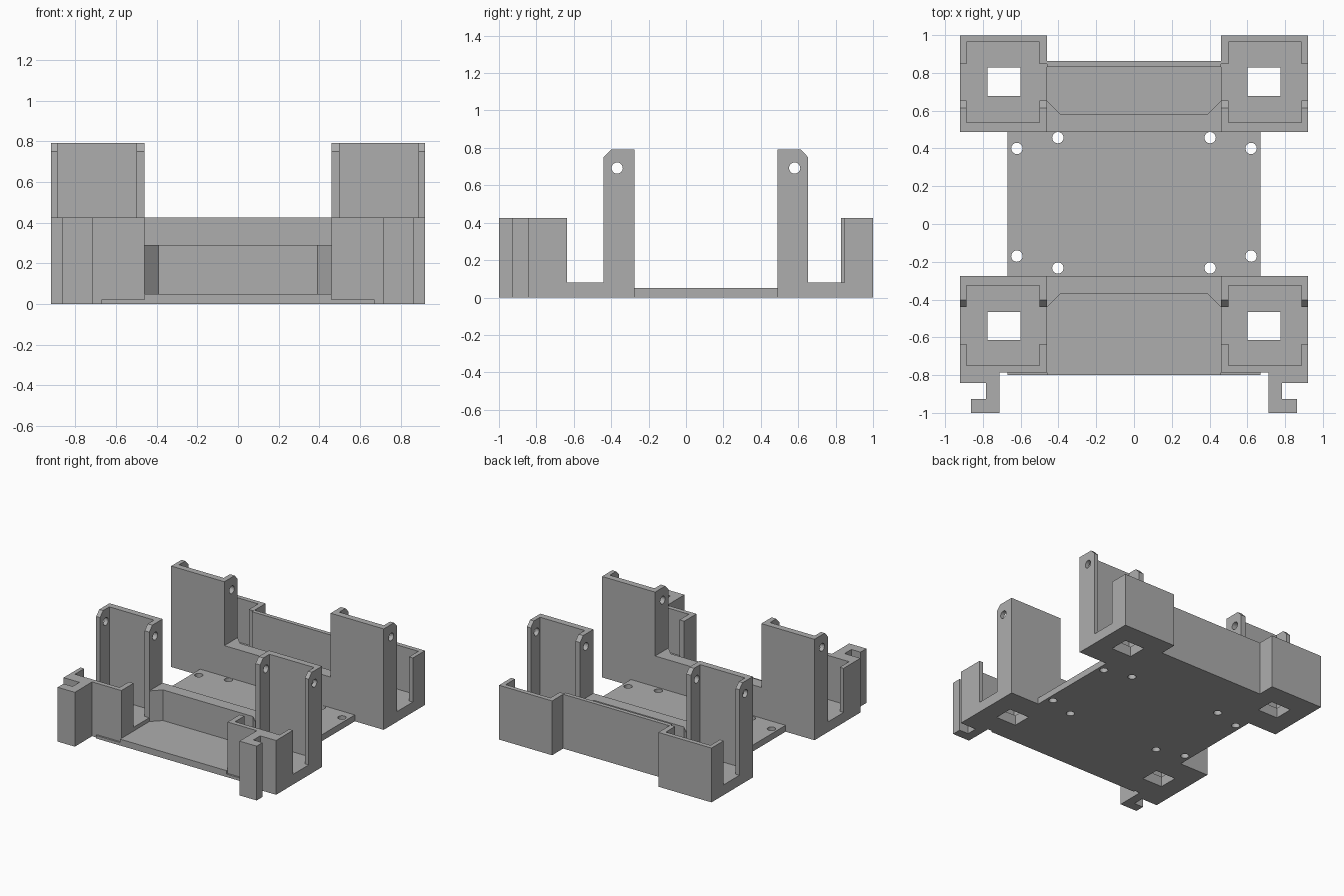
import bpy, bmesh, math
from mathutils import Vector

cube = bpy.data.objects.get("Cube")
if cube:
    bpy.data.objects.remove(cube, do_unlink=True)

grey = bpy.data.materials.new("plain_grey")
grey.use_nodes = True
colour = (0.42, 0.42, 0.42, 1)
grey.diffuse_color = colour
grey.node_tree.nodes["Principled BSDF"].inputs["Base Color"].default_value = colour


def prism(name, outline, lo, hi, axis="z"):
    """Extrude a flat outline: (x, y) along z, or (y, z) along x."""
    bm = bmesh.new()
    place = (lambda p: (lo, p[0], p[1])) if axis == "x" else (lambda p: (p[0], p[1], lo))
    face = bm.faces.new([bm.verts.new(place(p)) for p in outline])
    ext = bmesh.ops.extrude_face_region(bm, geom=[face])
    shift = Vector((hi - lo, 0, 0)) if axis == "x" else Vector((0, 0, hi - lo))
    bmesh.ops.translate(bm, vec=shift, verts=[g for g in ext["geom"] if isinstance(g, bmesh.types.BMVert)])
    bmesh.ops.recalc_face_normals(bm, faces=bm.faces[:])
    mesh = bpy.data.meshes.new(name)
    bm.to_mesh(mesh)
    bm.free()
    mesh.materials.append(grey)
    obj = bpy.data.objects.new(name, mesh)
    bpy.context.collection.objects.link(obj)
    return obj


def box(name, x, y, z):
    return prism(name, [(x[0], y[0]), (x[1], y[0]), (x[1], y[1]), (x[0], y[1])], *z)


def circle(u, v, r=0.03, n=24):
    return [(u + r * math.cos(math.tau * i / n), v + r * math.sin(math.tau * i / n)) for i in range(n)]


def cut(obj, cutter):
    """Subtract the cutter from the object and discard it."""
    cutter.hide_render = True
    mod = obj.modifiers.new("hole", "BOOLEAN")
    mod.operation, mod.solver, mod.object = "DIFFERENCE", "EXACT", cutter
    bpy.context.view_layer.update()
    mesh = bpy.data.meshes.new_from_object(obj.evaluated_get(bpy.context.evaluated_depsgraph_get()))
    obj.modifiers.remove(mod)
    obj.data = mesh
    bpy.data.objects.remove(cutter, do_unlink=True)


IN, OUT, EDGE = 0.46, 0.92, 0.67     # holder sides and base plate edge
FRONT, BACK = -0.275, 0.488          # inner faces of the holders
FLOOR, LOW, TALL = 0.08, 0.425, 0.79

# Cross-shaped base plate with screw holes
half = [(IN, -0.8), (IN, FRONT), (EDGE, FRONT), (EDGE, BACK), (IN, BACK), (IN, 0.83)]
base = prism("base_plate", half + [(-x, y) for x, y in reversed(half)], 0, 0.05)
for side in (-1, 1):
    for x, y in ((0.62, 0.4), (0.403, 0.457), (0.62, -0.17), (0.403, -0.233)):
        cut(base, prism("screw_hole", circle(side * x, y), -0.1, 0.2))

# Rear wall between the back holders
box("rear_wall", (-IN, IN), (0.83, 0.862), (0, LOW))

for end, start, way in (("front", FRONT, -1), ("back", BACK, 1)):
    def at(d):
        return start + way * d

    # Low cross block with angled ends, forming one side of the bay
    prism(end + "_cross_block", [(-IN, at(0)), (IN, at(0)), (IN, at(0.165)), (0.39, at(0.095)),
                                 (-0.39, at(0.095)), (-IN, at(0.165))], 0.05, 0.29)

    for side, word in ((-1, "right"), (1, "left")):
        tag = end + "_" + word + "_"
        xs = (side * IN, side * OUT)

        # Holder floor with a square opening
        floor = box(tag + "holder_floor", xs, (at(0), at(0.511)), (0, FLOOR))
        cut(floor, box("opening", (side * 0.6, side * 0.775), (at(0.19), at(0.34)), (-0.1, 0.2)))

        # Tall inner wall and low outer wall
        box(tag + "tall_wall", xs, (at(0), at(0.05)), (FLOOR, TALL))
        box(tag + "low_wall", xs, (at(0.475), at(0.511)), (FLOOR, LOW))

        # Side arms: tall ones with clipped corners and a pin hole, low ones square
        for arm, a, b in (("inner", IN, 0.5), ("outer", 0.887, OUT)):
            post = prism(tag + arm + "_post", [(at(0.05), FLOOR), (at(0.165), FLOOR), (at(0.165), 0.75),
                                               (at(0.127), TALL), (at(0.05), TALL)],
                         side * a, side * b, "x")
            cut(post, prism("pin_hole", circle(at(0.093), 0.692), side * (a - 0.05), side * (b + 0.05), "x"))
            box(tag + arm + "_low_arm", (side * a, side * b), (at(0.36), at(0.475)), (FLOOR, LOW))

# Front hooks and the thin lips beside them
for side, word in ((-1, "right"), (1, "left")):
    hook = [(0.92, -0.786), (0.92, -0.843), (0.783, -0.843), (0.783, -0.927),
            (0.862, -0.927), (0.862, -1), (0.713, -1), (0.713, -0.786)]
    prism("front_" + word + "_hook", [(side * x, y) for x, y in hook], 0, LOW)
    box("front_" + word + "_lip", (side * IN, side * EDGE), (-0.8, -0.786), (0, 0.023))
